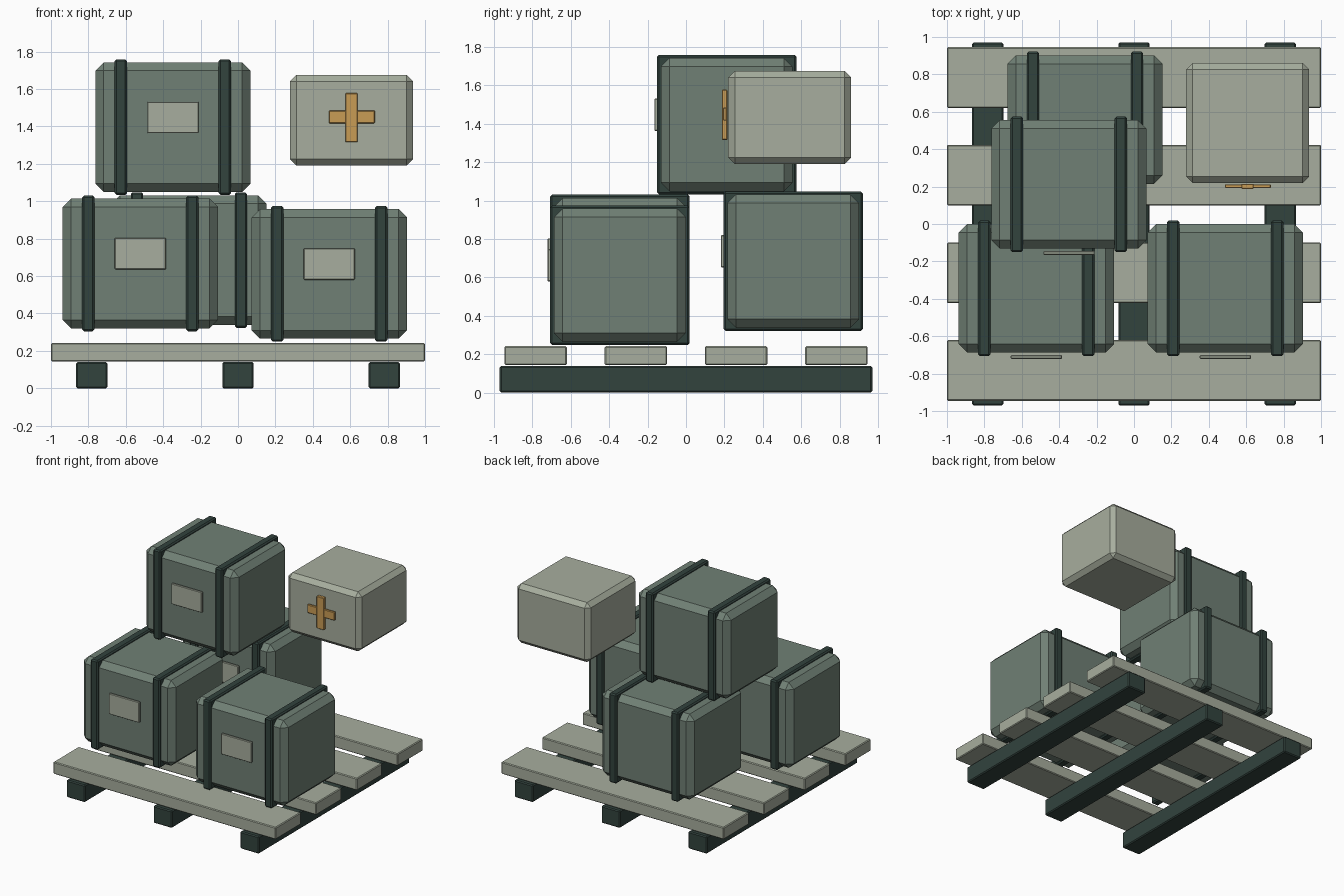
import bpy
import bmesh

default = bpy.data.objects.get("Cube")
if default:
    bpy.data.objects.remove(default, do_unlink=True)


def material(name, r, g, b):
    mat = bpy.data.materials.new(name)
    mat.use_nodes = True
    mat.diffuse_color = (r, g, b, 1)
    mat.node_tree.nodes["Principled BSDF"].inputs["Base Color"].default_value = (r, g, b, 1)
    return mat


sage = material("sage green", 0.162, 0.216, 0.178)
pale = material("pale khaki", 0.386, 0.423, 0.342)
dark = material("dark green", 0.032, 0.056, 0.048)
gold = material("ochre gold", 0.584, 0.332, 0.091)


def box(name, centre, size, mat, chamfer):
    """Box with a flat chamfer on every edge."""
    bm = bmesh.new()
    bmesh.ops.create_cube(bm, size=1)
    bmesh.ops.scale(bm, vec=size, verts=bm.verts)
    bmesh.ops.bevel(bm, geom=bm.edges[:], offset=chamfer, segments=1,
                    profile=0.5, affect='EDGES')
    mesh = bpy.data.meshes.new(name)
    bm.to_mesh(mesh)
    bm.free()
    mesh.materials.append(mat)
    obj = bpy.data.objects.new(name, mesh)
    obj.location = centre
    bpy.context.collection.objects.link(obj)
    return obj


def crate(name, x, y, z):
    """Chamfered crate with two straps and a front label plate."""
    box(name + "_body", (x, y, z), (0.83, 0.686, 0.694), sage, 0.045)
    for side, label in ((1, "left"), (-1, "right")):
        box(f"{name}_{label}_strap", (x + side * 0.278, y, z),
            (0.066, 0.726, 0.726), dark, 0.01)
    box(name + "_label", (x, y - 0.367, z + 0.052), (0.274, 0.02, 0.168), pale, 0.004)


# Pallet: three runners under four deck planks
for i, side in enumerate(("right", "middle", "left")):
    box(f"{side}_runner", ((i - 1) * 0.782, 0, 0.07), (0.168, 1.94, 0.14), dark, 0.008)
for i in range(4):
    box(f"deck_plank_{i + 1}", (0, (i - 1.5) * 0.522, 0.193),
        (2, 0.325, 0.098), pale, 0.006)

# Stacked crates
crate("front_right_crate", -0.522, -0.344, 0.668)
crate("front_left_crate", 0.488, -0.344, 0.612)
crate("back_crate", -0.262, 0.558, 0.685)
crate("top_crate", -0.348, 0.212, 1.396)

# Small supply case with a cross on its front
box("supply_case", (0.607, 0.54, 1.433), (0.658, 0.64, 0.484), pale, 0.034)
box("cross_upright", (0.607, 0.201, 1.447), (0.066, 0.028, 0.262), gold, 0.004)
box("cross_bar", (0.609, 0.202, 1.451), (0.246, 0.02, 0.068), gold, 0.004)
